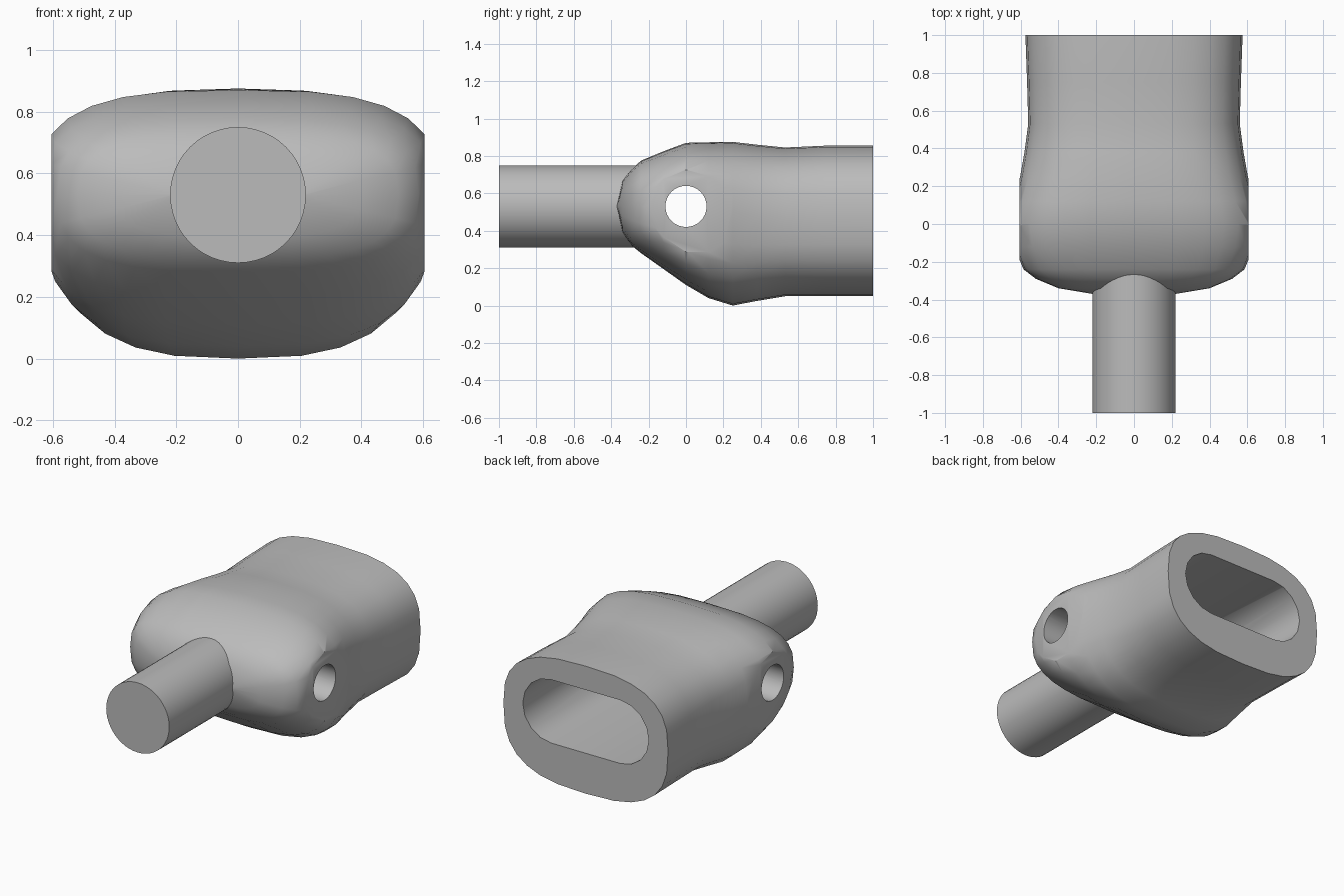
import bpy, bmesh, math
from mathutils import Matrix, Vector

cube = bpy.data.objects.get("Cube")
if cube:
    bpy.data.objects.remove(cube, do_unlink=True)

# Single grey metal colour
metal = bpy.data.materials.new("grey metal")
metal.use_nodes = True
GREY = (0.5, 0.5, 0.5, 1)
metal.diffuse_color = GREY
metal.node_tree.nodes["Principled BSDF"].inputs["Base Color"].default_value = GREY

AXIS_Z = 0.53      # height of the rod and pin axes
SIDE_X = 0.605     # flat side bosses


def make_object(name, bm):
    bmesh.ops.recalc_face_normals(bm, faces=bm.faces)
    mesh = bpy.data.meshes.new(name)
    bm.to_mesh(mesh)
    bm.free()
    mesh.materials.append(metal)
    obj = bpy.data.objects.new(name, mesh)
    bpy.context.collection.objects.link(obj)
    return obj


def loft(bm, rings):
    loops = [[bm.verts.new(p) for p in ring] for ring in rings]
    for a, b in zip(loops, loops[1:]):
        for i in range(len(a)):
            j = (i + 1) % len(a)
            bm.faces.new((a[i], a[j], b[j], b[i]))
    bm.faces.new(loops[0])
    bm.faces.new(loops[-1])


def section(y, half_w, mid, top, bottom, power, count=28):
    # Rounded-box cross-section with different upper and lower heights
    ring = []
    for i in range(count):
        t = math.tau * i / count
        c, s = math.cos(t), math.sin(t)
        x = math.copysign(abs(c) ** (2 / power), c) * half_w
        h = top - mid if s > 0 else mid - bottom
        ring.append((x, y, mid + math.copysign(abs(s) ** (2 / power), s) * h))
    return ring


def cylinder(name, radius, length, centre, axis, segments=48):
    bm = bmesh.new()
    rot = Matrix.Rotation(math.pi / 2, 4, axis)
    bmesh.ops.create_cone(bm, cap_ends=True, segments=segments, radius1=radius,
                          radius2=radius, depth=length,
                          matrix=Matrix.Translation(centre) @ rot)
    return make_object(name, bm)


def smooth(obj, angle):
    bpy.ops.object.select_all(action='DESELECT')
    obj.select_set(True)
    bpy.context.view_layer.objects.active = obj
    bpy.ops.object.shade_smooth_by_angle(angle=math.radians(angle))


# Socket body: y, half width, widest height, top, bottom, squareness
stations = [
    (-0.37, 0.22, 0.53, 0.54, 0.52, 2.5),
    (-0.34, 0.40, 0.53, 0.67, 0.39, 2.8),
    (-0.29, 0.52, 0.53, 0.73, 0.32, 2.9),
    (-0.24, 0.585, 0.53, 0.775, 0.28, 3.0),
    (-0.12, 0.635, 0.53, 0.825, 0.195, 3.0),
    (0.00, 0.65, 0.53, 0.87, 0.11, 3.0),
    (0.12, 0.637, 0.52, 0.873, 0.04, 2.9),
    (0.25, 0.603, 0.50, 0.875, 0.00, 2.8),
    (0.38, 0.58, 0.48, 0.86, 0.025, 2.8),
    (0.53, 0.56, 0.47, 0.845, 0.05, 2.8),
    (0.75, 0.566, 0.47, 0.855, 0.05, 2.8),
    (1.00, 0.575, 0.47, 0.855, 0.05, 2.8),
]
bm = bmesh.new()
loft(bm, [section(*s) for s in stations])
# Trim both flanks to flat round bosses
for side in (-1, 1):
    cut = bmesh.ops.bisect_plane(bm, geom=bm.verts[:] + bm.edges[:] + bm.faces[:],
                                 plane_co=(side * SIDE_X, 0, 0),
                                 plane_no=Vector((side, 0, 0)), clear_outer=True)
    rim = [e for e in cut["geom_cut"] if isinstance(e, bmesh.types.BMEdge)]
    bmesh.ops.edgeloop_fill(bm, edges=rim)
body = make_object("socket_body", bm)


# Stadium-shaped cavity open at the back
def slot(y, radius=0.2, half_w=0.44, centre_z=0.505, steps=8):
    ring = []
    for side, start in ((1, -math.pi / 2), (-1, math.pi / 2)):
        for i in range(steps + 1):
            t = start + math.pi * i / steps
            ring.append((side * (half_w - radius) + radius * math.cos(t), y,
                         centre_z + radius * math.sin(t)))
    return ring


bm = bmesh.new()
loft(bm, [slot(-0.15), slot(1.1)])
cavity = make_object("cavity_cutter", bm)
pin_hole = cylinder("pin_hole_cutter", 0.11, 2, (0, 0, AXIS_Z), 'Y', 32)

for cutter in (cavity, pin_hole):
    cutter.hide_render = True
    mod = body.modifiers.new(cutter.name, 'BOOLEAN')
    mod.operation = 'DIFFERENCE'
    mod.solver = 'EXACT'
    mod.object = cutter
bpy.context.view_layer.update()
evaluated = body.evaluated_get(bpy.context.evaluated_depsgraph_get())
result = bpy.data.meshes.new_from_object(evaluated)
body.modifiers.clear()
body.data = result
for cutter in (cavity, pin_hole):
    bpy.data.objects.remove(cutter, do_unlink=True)
smooth(body, 32)

# Front rod, seated in the nose of the socket
rod = cylinder("front_rod", 0.22, 0.8, (0, -0.6, AXIS_Z), 'X')
smooth(rod, 30)
